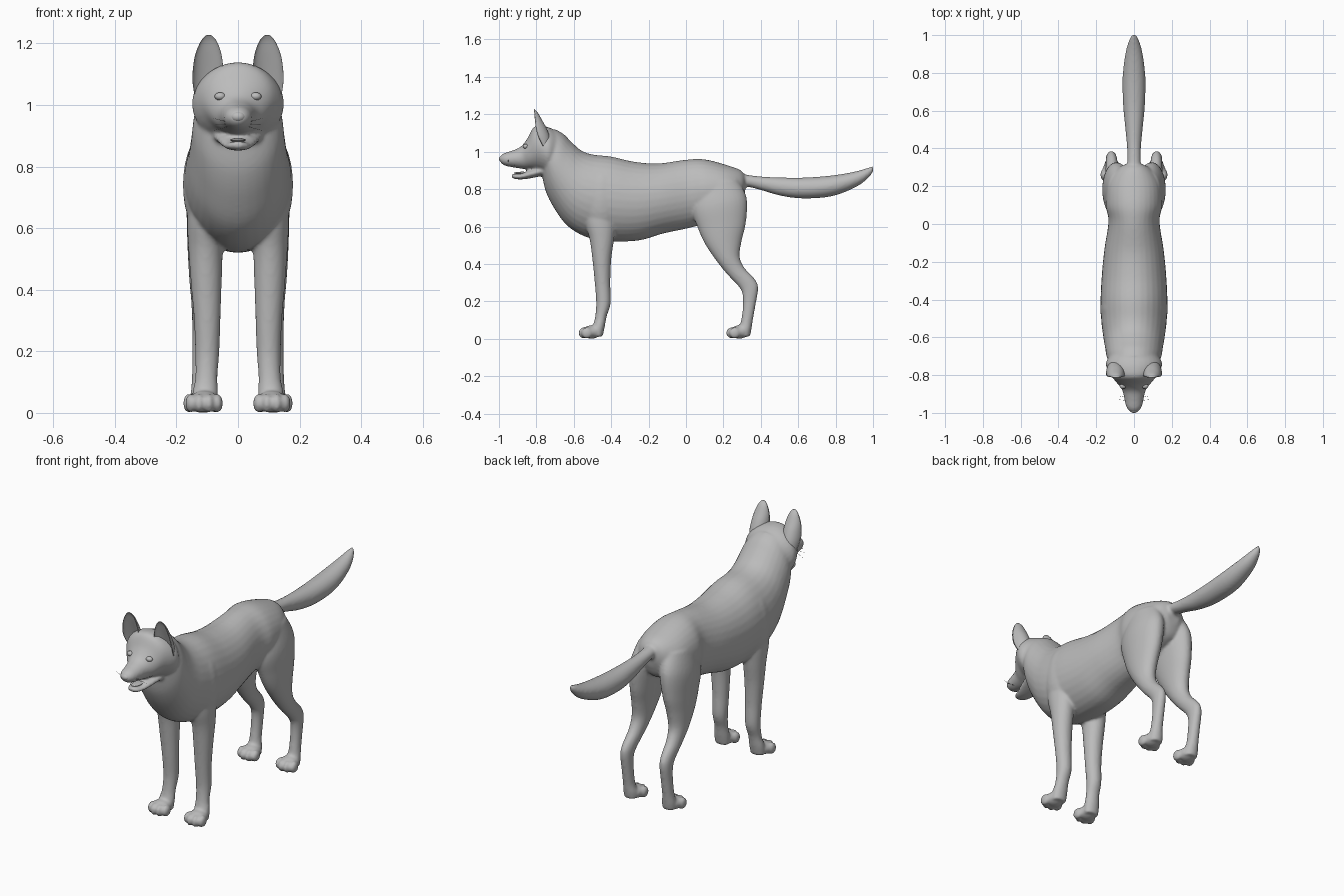
import bpy, bmesh, math
from mathutils import Matrix, Vector

fur = bpy.data.materials.new("grey fur")
fur.diffuse_color = (0.5, 0.5, 0.5, 1)


def smooth_path(rows, steps=5):
    """Catmull-Rom interpolation through rows of numbers."""
    out = []
    for i in range(len(rows) - 1):
        p0, p1, p2 = rows[max(i - 1, 0)], rows[i], rows[i + 1]
        p3 = rows[min(i + 2, len(rows) - 1)]
        for k in range(steps):
            t = k / steps
            out.append([0.5 * (2 * b + (c - a) * t + (2 * a - 5 * b + 4 * c - d) * t * t
                               + (3 * b - a - 3 * c + d) * t ** 3)
                        for a, b, c, d in zip(p0, p1, p2, p3)])
    return out + [list(rows[-1])]


def skin(bm, rings):
    """Bridge a list of point rings into a closed tube."""
    loops = [[bm.verts.new(p) for p in ring] for ring in rings]
    n = len(loops[0])
    faces = [bm.faces.new((a[i], a[(i + 1) % n], b[(i + 1) % n], b[i]))
             for a, b in zip(loops, loops[1:]) for i in range(n)]
    faces += [bm.faces.new(loops[0][::-1]), bm.faces.new(loops[-1])]
    bmesh.ops.recalc_face_normals(bm, faces=faces)


def loft(bm, rows, side=1, n=32):
    """Rows: y, z of one edge, y, z of the opposite edge, half width, x centre."""
    rings = []
    for y1, z1, y2, z2, w, x in smooth_path([(*r, 0)[:6] for r in rows]):
        ring = []
        for k in range(n):
            a = math.tau * k / n
            c, s = math.cos(a), math.sin(a)
            ring.append((side * x + w * s, (y1 + y2) / 2 + (y1 - y2) / 2 * c,
                         (z1 + z2) / 2 + (z1 - z2) / 2 * c))
        rings.append(ring)
    skin(bm, rings)


def ball(bm, centre, radii):
    m = Matrix.Translation(centre) @ Matrix.Diagonal((*radii, 1))
    bmesh.ops.create_uvsphere(bm, u_segments=24, v_segments=16, radius=1, matrix=m)


def finish(bm, name):
    me = bpy.data.meshes.new(name)
    for f in bm.faces:
        f.smooth = True
    bm.to_mesh(me)
    bm.free()
    me.materials.append(fur)
    ob = bpy.data.objects.new(name, me)
    bpy.context.collection.objects.link(ob)
    return ob


body = bmesh.new()
# torso and neck
loft(body, [(.325, .84, .31, .76, .035), (.30, .895, .28, .70, .09), (.22, .928, .20, .66, .14),
            (.10, .959, .10, .62, .15), (0, .957, .03, .595, .135), (-.15, .937, -.12, .563, .157),
            (-.28, .947, -.25, .526, .17), (-.40, .974, -.40, .521, .177),
            (-.50, .985, -.53, .543, .173), (-.56, 1.007, -.63, .60, .163),
            (-.61, 1.05, -.70, .69, .153), (-.655, 1.095, -.747, .78, .145),
            (-.70, 1.12, -.767, .86, .13)])
# skull and muzzle
loft(body, [(-.66, 1.09, -.70, .87, .11), (-.72, 1.125, -.74, .875, .148),
            (-.77, 1.138, -.765, .885, .142), (-.815, 1.13, -.80, .90, .118),
            (-.85, 1.068, -.835, .905, .09), (-.885, 1.026, -.865, .907, .064),
            (-.93, 1.006, -.91, .914, .052), (-.97, .993, -.955, .922, .043),
            (-.99, .98, -.98, .932, .03), (-.998, .967, -.993, .945, .015)])
# lower jaw
loft(body, [(-.75, .93, -.75, .875, .085), (-.83, .905, -.83, .858, .062),
            (-.88, .884, -.88, .852, .046), (-.915, .882, -.915, .854, .034),
            (-.932, .88, -.93, .86, .016)])
# tail
loft(body, [(.26, .90, .26, .82, .03), (.32, .878, .32, .815, .035), (.42, .866, .40, .795, .037),
            (.52, .862, .51, .764, .047), (.64, .862, .63, .750, .058), (.78, .873, .78, .762, .06),
            (.90, .893, .91, .812, .045), (.97, .913, .98, .865, .025), (1.0, .924, 1.005, .905, .008)])

for s in (1, -1):
    # shoulder muscle
    ball(body, (s * .105, -.45, .74), (.074, .11, .17))
    # front leg
    loft(body, [(-.55, .72, -.38, .74, .06, .10), (-.54, .62, -.375, .62, .062, .103),
                (-.515, .53, -.385, .53, .056, .105), (-.50, .42, -.40, .42, .05, .103),
                (-.488, .30, -.405, .30, .043, .10), (-.48, .19, -.403, .19, .039, .10),
                (-.487, .11, -.424, .12, .036, .103), (-.50, .06, -.435, .06, .042, .107),
                (-.50, .012, -.446, .012, .04, .108)], s)
    # hind leg
    loft(body, [(.05, .83, .28, .85, .065, .075), (.03, .70, .325, .75, .076, .09),
                (.06, .60, .32, .62, .066, .10), (.10, .51, .297, .52, .056, .107),
                (.16, .42, .287, .44, .046, .112), (.22, .345, .312, .38, .037, .115),
                (.285, .275, .367, .32, .031, .118), (.303, .23, .386, .27, .029, .12),
                (.303, .16, .37, .17, .029, .12), (.293, .09, .356, .09, .031, .12),
                (.28, .05, .35, .05, .038, .118), (.28, .012, .342, .012, .036, .117)], s)
    # paws with four toes each
    for x, y in ((.11, -.505), (.117, .285)):
        ball(body, (s * x, y, .036), (.05, .05, .036))
        for dx, dy in ((-.043, -.025), (-.016, -.04), (.016, -.04), (.043, -.025)):
            ball(body, (s * x + dx, y + dy, .031), (.018, .03, .031))

dog = finish(body, "dog_body")
# melt the overlapping forms into one skin
rm = dog.modifiers.new("merge", 'REMESH')
rm.mode, rm.voxel_size, rm.use_smooth_shade = 'VOXEL', .0075, True
sm = dog.modifiers.new("soften", 'SMOOTH')
sm.factor, sm.iterations = .5, 6

# ears: crescent-section shells open to the front
for s, label in ((1, "left"), (-1, "right")):
    bm = bmesh.new()
    rows = [(1.03, .096, -.765, .045, .045), (1.08, .098, -.79, .05, .062),
            (1.13, .097, -.803, .048, .055), (1.17, .096, -.808, .041, .038),
            (1.205, .095, -.811, .027, .021), (1.222, .095, -.813, .014, .009),
            (1.228, .095, -.814, .004, .003)]
    rings = []
    for z, xc, yc, w, d in smooth_path(rows):
        ring = []
        for k in range(32):
            a = math.tau * k / 32
            c, q = math.cos(a), math.sin(a)
            ring.append((s * (xc + w * c), yc + (d * q if q > 0 else -.5 * d * q), z))
        rings.append(ring)
    skin(bm, rings)
    finish(bm, label + "_ear")

    # eye with lids
    bm = bmesh.new()
    ball(bm, (s * .058, -.857, 1.028), (.018, .015, .013))
    finish(bm, label + "_eye")

    # whiskers
    bm = bmesh.new()
    for i in range(3):
        start = Vector((s * .035, -.95 + .015 * i, .945 - .008 * i))
        tip = start + Vector((s * .045, .005 * i, .012 - .012 * i))
        m = Matrix.Translation((start + tip) / 2) @ \
            (tip - start).to_track_quat('Z', 'Y').to_matrix().to_4x4()
        bmesh.ops.create_cone(bm, cap_ends=True, segments=5, radius1=.001, radius2=.0004,
                              depth=(tip - start).length, matrix=m)
    finish(bm, label + "_whiskers")

# nose pad
bm = bmesh.new()
ball(bm, (0, -.98, .962), (.025, .02, .018))
finish(bm, "nose")

# tongue
bm = bmesh.new()
ball(bm, (0, -.875, .886), (.024, .045, .007))
finish(bm, "tongue")
